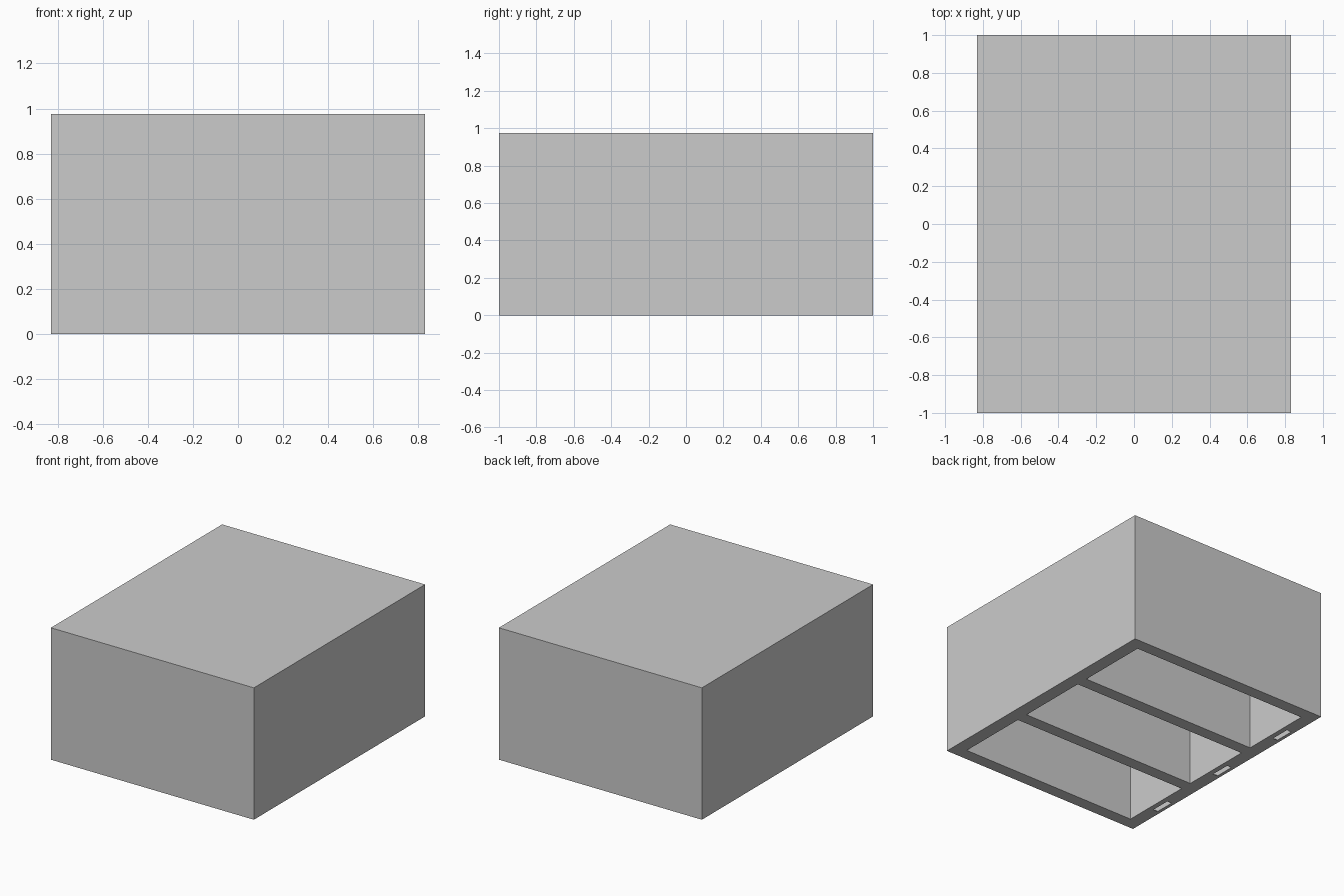
import bpy
import bmesh
from mathutils import Matrix, Vector

if "Cube" in bpy.data.objects:
    bpy.data.objects.remove(bpy.data.objects["Cube"], do_unlink=True)

WIDTH, DEPTH, HEIGHT = 1.66, 2.0, 0.975
WALL = 0.092                             # end walls and dividers
BAY = (DEPTH - 4 * WALL) / 3             # length of one compartment along y
BAY_HALF_WIDTH = 0.73
CEILING = 0.9
GREY = (0.6, 0.6, 0.6, 1)

grey = bpy.data.materials.new("plain_grey")
grey.use_nodes = True
grey.diffuse_color = GREY
grey.node_tree.nodes["Principled BSDF"].inputs["Base Color"].default_value = GREY


def add_box(bm, low, high):
    low, high = Vector(low), Vector(high)
    place = Matrix.Translation((low + high) / 2) @ Matrix.Diagonal((*(high - low), 1))
    bmesh.ops.create_cube(bm, size=1, matrix=place)


def make_object(name, bm):
    mesh = bpy.data.meshes.new(name)
    bm.to_mesh(mesh)
    bm.free()
    mesh.materials.append(grey)
    obj = bpy.data.objects.new(name, mesh)
    bpy.context.collection.objects.link(obj)
    return obj


def cut_away(target, bm):
    cutter = make_object("cutter", bm)
    cutter.hide_render = True
    cut = target.modifiers.new("openings", "BOOLEAN")
    cut.operation = "DIFFERENCE"
    cut.solver = "EXACT"
    cut.object = cutter
    bpy.context.view_layer.objects.active = target
    target.select_set(True)
    bpy.ops.object.modifier_apply(modifier=cut.name)
    bpy.data.objects.remove(cutter, do_unlink=True)


# Solid case
bm = bmesh.new()
add_box(bm, (-WIDTH / 2, -DEPTH / 2, 0), (WIDTH / 2, DEPTH / 2, HEIGHT))
case = make_object("case", bm)

bays = bmesh.new()
pockets = bmesh.new()
for i in (-1, 0, 1):
    y = i * (BAY + WALL)
    # Deep compartment open underneath, with a small slot in the side rim
    add_box(bays, (-BAY_HALF_WIDTH, y - BAY / 2, -0.1),
            (BAY_HALF_WIDTH, y + BAY / 2, CEILING))
    add_box(bays, (-0.806, y - 0.075, -0.1), (-0.768, y + 0.075, 0.05))
    # Hollow behind the slot, longer than its mouth
    add_box(pockets, (-0.806, y - 0.15, 0.004), (-0.768, y + 0.15, 0.1))
cut_away(case, bays)
cut_away(case, pockets)
